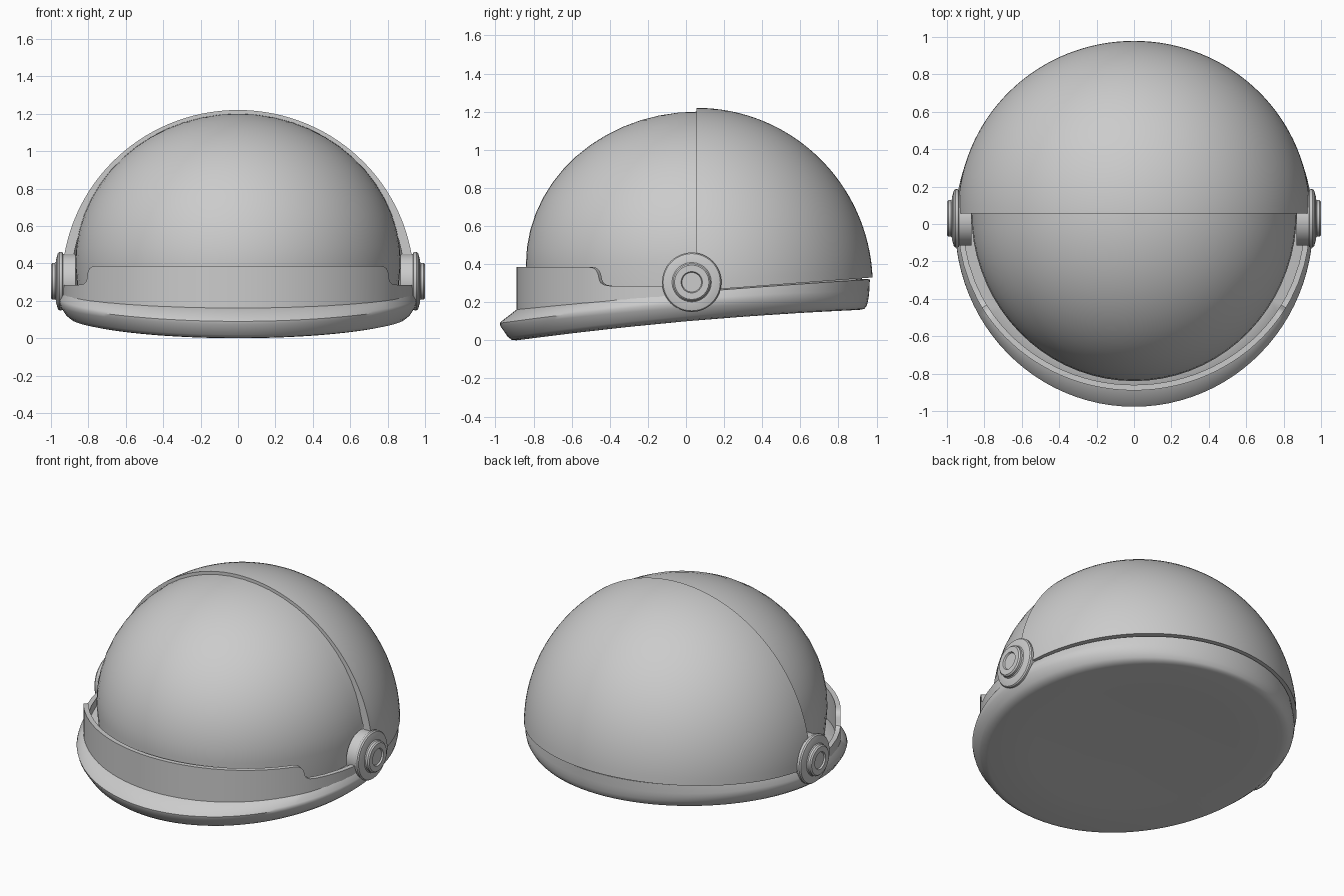
import bpy, bmesh
from math import sin, cos, pi, asin, sqrt, radians

if "Cube" in bpy.data.objects:
    bpy.data.objects.remove(bpy.data.objects["Cube"])


def grid_object(name, rows, close_rows=False, close_cols=False, caps=False, angle=35):
    """Skin a grid of points, optionally closed in either direction."""
    bm = bmesh.new()
    vs = [[bm.verts.new(p) for p in row] for row in rows]
    nr, nc = len(rows), len(rows[0])
    for i in range(nr if close_rows else nr - 1):
        for j in range(nc if close_cols else nc - 1):
            a, b = vs[i], vs[(i + 1) % nr]
            k = (j + 1) % nc
            bm.faces.new((a[j], a[k], b[k], b[j]))
    if caps:
        bm.faces.new(vs[0])
        bm.faces.new(vs[-1])
    bmesh.ops.remove_doubles(bm, verts=bm.verts, dist=0.0005)
    bmesh.ops.recalc_face_normals(bm, faces=bm.faces)
    me = bpy.data.meshes.new(name)
    bm.to_mesh(me)
    bm.free()
    ob = bpy.data.objects.new(name, me)
    bpy.context.collection.objects.link(ob)
    bpy.ops.object.select_all(action='DESELECT')
    bpy.context.view_layer.objects.active = ob
    ob.select_set(True)
    bpy.ops.object.shade_smooth_by_angle(angle=radians(angle))
    return ob


def tilted_ring(front, side, back, n=96, scale=1.0):
    """Oval through front (y, z), side (x, z) and back (y, z)."""
    pts = []
    for i in range(n):
        t = 2 * pi * i / n
        c, s = cos(t) * scale, sin(t) * scale
        zf, zs, zb = front[1], side[1], back[1]
        z = zs + s * (zb - zf) / 2 + s * s * ((zb + zf) / 2 - zs)
        pts.append((side[0] * c, s * (back[0] if s > 0 else -front[0]), z))
    return pts


# Base: sloping rim with a front lip, closed underneath and inside
low = ((-0.89, 0.0), (0.86, 0.10), (0.91, 0.16))
rings = [tilted_ring(*low, scale=k) for k in (0.001, 0.35, 0.7)]
for sec in (low,
            ((-0.915, 0.003), (0.895, 0.107), (0.935, 0.165)),
            ((-0.935, 0.018), (0.92, 0.127), (0.947, 0.178)),
            ((-0.974, 0.075), (0.95, 0.17), (0.955, 0.205)),
            ((-0.977, 0.09), (0.957, 0.195), (0.96, 0.235)),
            ((-0.966, 0.102), (0.955, 0.213), (0.962, 0.26)),
            ((-0.885, 0.165), (0.935, 0.25), (0.965, 0.32)),
            ((-0.80, 0.18), (0.84, 0.26), (0.90, 0.325))):
    rings.append(tilted_ring(*sec))
rings.append(tilted_ring((-0.8, 0.18), (0.84, 0.26), (0.9, 0.325), scale=0.001))
grid_object("base_rim", rings, close_cols=True, angle=40)

# Front guard wall: tall in front, stepping down towards the pivots
step = [(0.03, .285), (-0.05, .285), (-0.14, .285), (-0.22, .285), (-0.32, .285),
        (-0.40, .286), (-0.43, .291), (-0.448, .302), (-0.456, .32), (-0.462, .35),
        (-0.475, .372), (-0.49, .381), (-0.515, .385)]
a_end = asin(0.515 / 0.89)
side_pts = [(asin(max(-1, -y / 0.89)), z) for y, z in step]
side_pts += [(a_end + (pi / 2 - a_end) * i / 16, .385) for i in range(1, 17)]
full = side_pts + [(pi - a, z) for a, z in reversed(side_pts[:-1])]
rows = []
for a, z in full:
    c, s = cos(a), -sin(a)
    rows.append([((0.94 - d) * c, (0.89 - d) * s, h)
                 for d, h in ((0, 0.15 + 0.08 * (1 + s)), (0, z), (0.03, z),
                              (0.03, 0.15 + 0.08 * (1 + s)))])
grid_object("front_guard", rows, close_cols=True, caps=True, angle=30)

# Front dome: half ellipsoid with a short skirt below
CY = 0.06
N = 36
rows = []
for i in range(-1, 15):
    e = max(0, i) / 14 * pi / 2
    z = 0.20 if i < 0 else 0.40 + 0.80 * sin(e)
    r = 0.98 if i < 0 else cos(e)
    rows.append([(0.87 * r * cos(pi + pi * j / N),
                  CY + 0.90 * r * sin(pi + pi * j / N), z) for j in range(N + 1)])
grid_object("front_dome", rows, angle=40)

# Back shell: thick half sphere with a rising lower edge
outer, inner = [], []
M, E = 64, 32
for j in range(M + 1):
    t = pi * j / M
    e0 = asin((-0.03 + 0.07 * sin(t)) / 0.93)
    for store, d in ((outer, 0.0), (inner, 0.05)):
        col = []
        for i in range(E + 1):
            e = e0 + (pi / 2 - e0) * i / E
            col.append(((0.942 - d) * cos(e) * cos(t), 0.055 + (0.925 - d) * cos(e) * sin(t),
                        0.29 + (0.93 - d) * sin(e)))
        store.append(col)
shell = grid_object("back_shell", [o + i[::-1] for o, i in zip(outer, inner)],
                    close_cols=True, caps=True, angle=35)

# Pivot dials: stepped lathe profiles (x, radius) on both sides
dial = [(0.87, 0.0), (0.87, 0.145), (0.935, 0.145), (0.937, 0.152), (0.943, 0.156),
        (0.955, 0.156), (0.963, 0.150), (0.972, 0.118), (0.972, 0.103), (0.978, 0.098),
        (0.992, 0.098), (1.0, 0.090), (1.0, 0.056), (0.99, 0.051), (0.99, 0.0)]
for side, label in ((-1, "left"), (1, "right")):
    rows = [[(side * x, 0.03 + r * cos(2 * pi * k / 48), 0.305 + r * sin(2 * pi * k / 48))
             for k in range(48)] for x, r in dial]
    grid_object("pivot_dial_" + label, rows, close_cols=True, angle=30)
